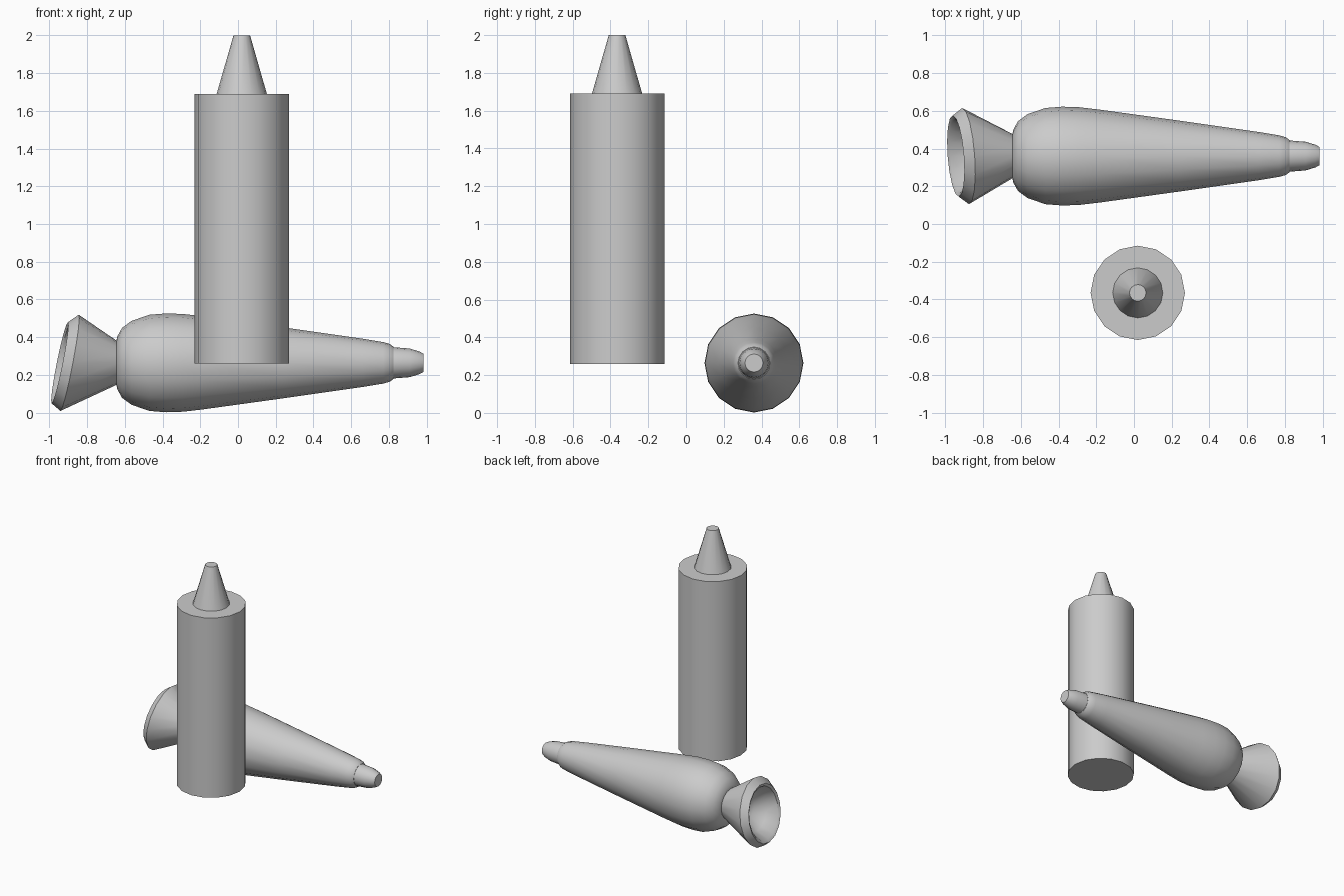
import bpy, bmesh, math
from mathutils import Vector

if "Cube" in bpy.data.objects:
    bpy.data.objects.remove(bpy.data.objects["Cube"])

SIDES = 16


def lathe(name, profile, centre, along_x=False, caps=(True, True), angle=35):
    """Revolve (position, radius[, tilt]) points; tilt scales the slant of a ring."""
    bm = bmesh.new()
    rings = []
    for p in profile:
        pos, r = p[:2]
        tilt = p[2] if len(p) > 2 else 0
        ring = []
        for i in range(SIDES):
            a = math.tau * i / SIDES
            u, v = r * math.cos(a), r * math.sin(a)
            if along_x:
                co = Vector((pos + tilt * (0.19 * v - 0.07 * u), u, v))
            else:
                co = Vector((u, v, pos))
            ring.append(bm.verts.new(co + Vector(centre)))
        rings.append(ring)
    for a, b in zip(rings, rings[1:]):
        for i in range(SIDES):
            j = (i + 1) % SIDES
            bm.faces.new((a[i], a[j], b[j], b[i]))
    if caps[0]:
        bm.faces.new(rings[0][::-1])
    if caps[1]:
        bm.faces.new(rings[-1])
    bmesh.ops.recalc_face_normals(bm, faces=bm.faces)
    me = bpy.data.meshes.new(name)
    bm.to_mesh(me)
    bm.free()
    ob = bpy.data.objects.new(name, me)
    bpy.context.collection.objects.link(ob)
    bpy.ops.object.select_all(action='DESELECT')
    ob.select_set(True)
    bpy.context.view_layer.objects.active = ob
    bpy.ops.object.shade_smooth_by_angle(angle=math.radians(angle))
    return ob


# Upright squeeze bottle
bottle = (0.02, -0.365, 0)
lathe("bottle_body", [(0.26, 0.25), (1.69, 0.25)], bottle)
lathe("bottle_nozzle", [(1.69, 0.133), (2.0, 0.044)], bottle)

# Filled piping bag lying along x
bag = (0, 0.36, 0.264)
lathe("bag_body", [
    (-0.645, 0.115), (-0.64, 0.14), (-0.615, 0.185), (-0.565, 0.222),
    (-0.47, 0.255), (-0.38, 0.262), (-0.29, 0.259), (-0.18, 0.246),
    (0.24, 0.188), (0.66, 0.128), (0.77, 0.11), (0.805, 0.1), (0.825, 0.085),
], bag, True)

# Metal tip
lathe("bag_tip", [(0.82, 0.083), (0.91, 0.076), (0.962, 0.06), (0.984, 0.048)],
      bag, True)

# Flared open tail with a slanted, hollow mouth
lathe("bag_tail", [
    (-0.64, 0.115, 0), (-0.893, 0.255, 1), (-0.945, 0.215, 1.05),
    (-0.935, 0.195, 1.05), (-0.86, 0.155, 0.7), (-0.79, 0.09, 0.3),
    (-0.765, 0.03, 0),
], bag, True, caps=(False, True))
